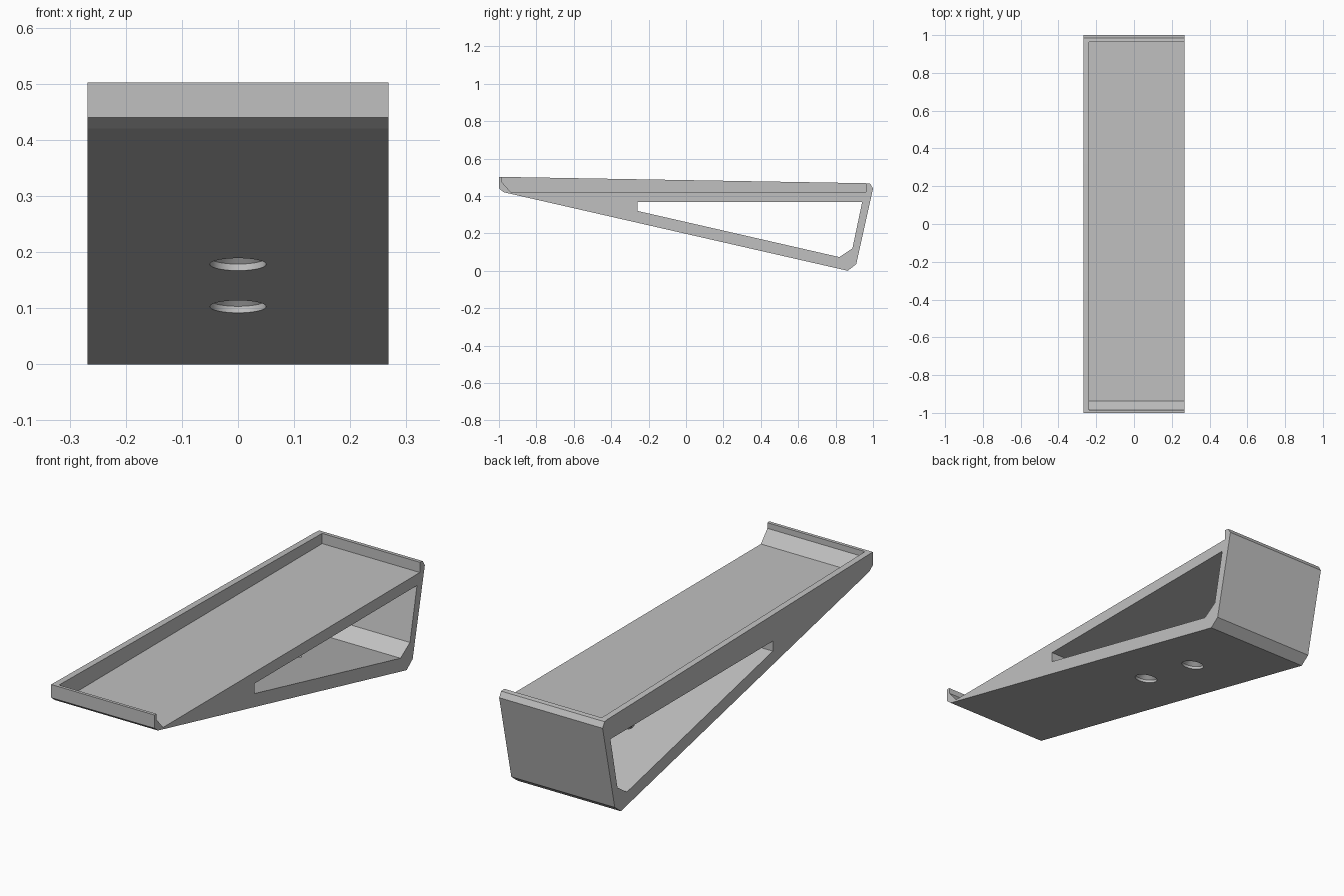
import bpy, bmesh, math
from mathutils import Matrix

old = bpy.data.objects.get("Cube")
if old:
    bpy.data.objects.remove(old, do_unlink=True)

# Single plain grey plastic
grey = bpy.data.materials.new("grey plastic")
grey.use_nodes = True
colour = (0.53, 0.53, 0.53, 1)
grey.diffuse_color = colour
grey.node_tree.nodes["Principled BSDF"].inputs["Base Color"].default_value = colour


def finish(bm, name):
    bmesh.ops.recalc_face_normals(bm, faces=bm.faces)
    mesh = bpy.data.meshes.new(name)
    bm.to_mesh(mesh)
    bm.free()
    mesh.materials.append(grey)
    obj = bpy.data.objects.new(name, mesh)
    bpy.context.collection.objects.link(obj)
    return obj


def extrude_profile(name, points, x0, x1):
    """Side profile (y, z) pushed across the width."""
    bm = bmesh.new()
    face = bm.faces.new([bm.verts.new((x0, y, z)) for y, z in points])
    out = bmesh.ops.extrude_face_region(bm, geom=[face])
    verts = [v for v in out["geom"] if isinstance(v, bmesh.types.BMVert)]
    bmesh.ops.translate(bm, verts=verts, vec=(x1 - x0, 0, 0))
    return finish(bm, name)


def lathe(name, profile, matrix, sides=48):
    """Capped turned solid from (radius, height) pairs."""
    bm = bmesh.new()
    rings = []
    for r, h in profile:
        rings.append([bm.verts.new((r * math.cos(k * math.tau / sides),
                                    r * math.sin(k * math.tau / sides), h))
                      for k in range(sides)])
    for a, b in zip(rings, rings[1:]):
        for k in range(sides):
            n = (k + 1) % sides
            bm.faces.new((a[k], a[n], b[n], b[k]))
    bm.faces.new(rings[0])
    bm.faces.new(rings[-1])
    bm.transform(matrix)
    return finish(bm, name)


def cut(obj, cutter):
    cutter.hide_render = True
    mod = obj.modifiers.new("cut", "BOOLEAN")
    mod.operation = "DIFFERENCE"
    mod.solver = "EXACT"
    mod.object = cutter
    bpy.context.view_layer.objects.active = obj
    bpy.ops.object.modifier_apply(modifier=mod.name)
    bpy.data.objects.remove(cutter, do_unlink=True)


half = 0.268
wall = 0.03

# Wedge body with chamfered corners
heel, toe = (0.865, 0.0), (-0.975, 0.42)
body = extrude_profile("wedge_mount", [
    (-1, 0.502), (-1, 0.44), toe, heel, (0.91, 0.035),
    (1, 0.44), (0.985, 0.465), (0.96, 0.468)], -half, half)

# Recessed tray, open on one long side, with a sloped front lip
cut(body, extrude_profile("tray_cutter", [
    (-0.985, 0.6), (-0.985, 0.475), (-0.937, 0.42),
    (0.963, 0.42), (0.963, 0.6)], -half + wall, half + 0.1))

# Window through the sides
cut(body, extrude_profile("window_cutter", [
    (-0.26, 0.367), (0.942, 0.367), (0.89, 0.12),
    (0.82, 0.073), (-0.26, 0.32)], -half - 0.1, half + 0.1))

# Countersunk screw holes in the sloping base
slope = (toe[1] - heel[1]) / (heel[0] - toe[0])
for y in (0.085, 0.415):
    place = (Matrix.Translation((0, y, (heel[0] - y) * slope))
             @ Matrix.Rotation(-math.atan(slope), 4, "X"))
    cut(body, lathe("screw_cutter", [
        (0.05, -0.02), (0.05, 0.012), (0.025, 0.037), (0.025, 0.1)], place))

# Round holes shade smoothly while the body stays crisp
bpy.ops.object.select_all(action="DESELECT")
body.select_set(True)
bpy.context.view_layer.objects.active = body
bpy.ops.object.shade_smooth_by_angle(angle=math.radians(20))
